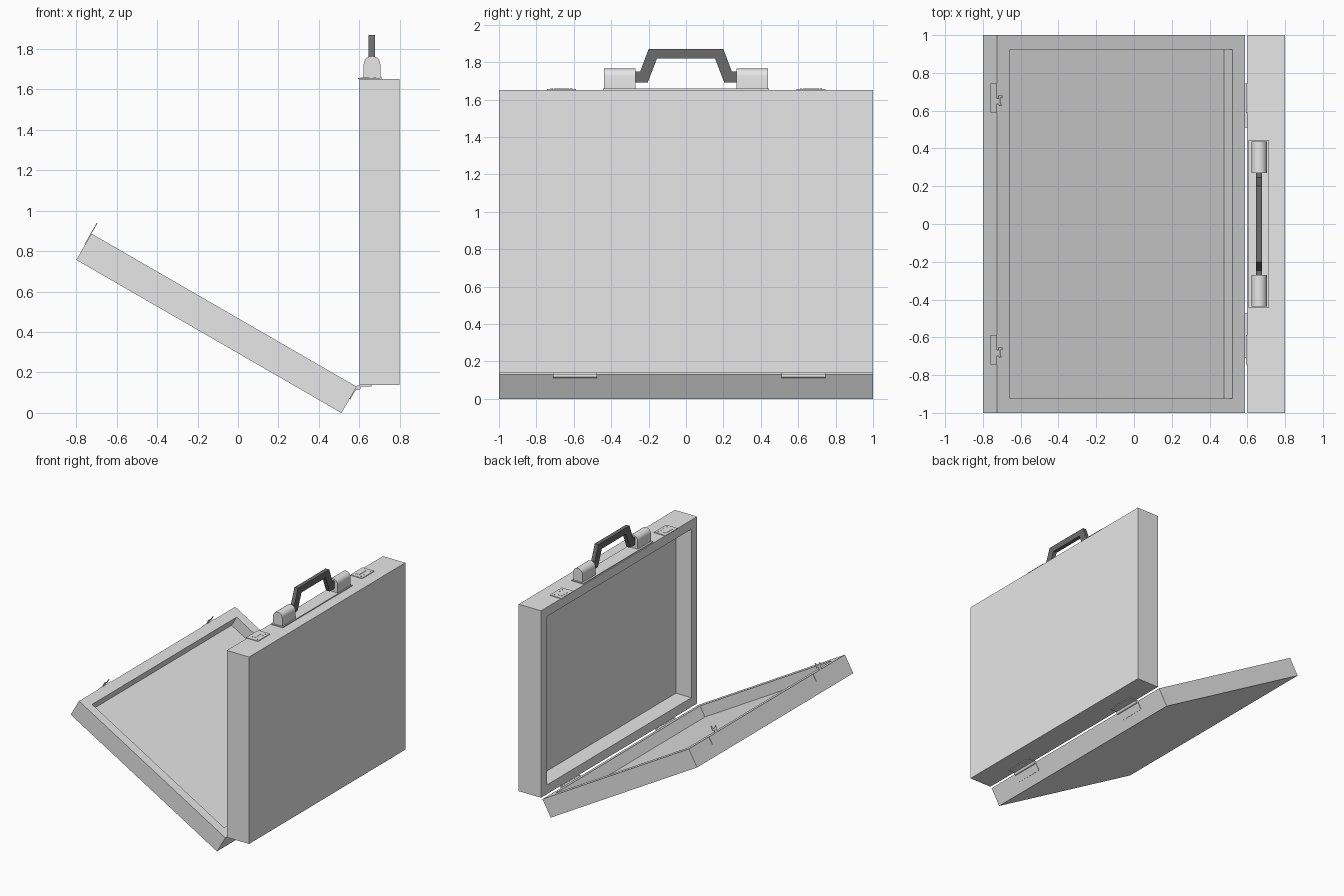
import bpy
import bmesh
from math import pi, radians, cos, sin
from mathutils import Matrix, Vector

cube = bpy.data.objects.get("Cube")
if cube:
    bpy.data.objects.remove(cube, do_unlink=True)


def material(name, value):
    mat = bpy.data.materials.new(name)
    mat.use_nodes = True
    color = (value, value, value, 1)
    mat.diffuse_color = color
    mat.node_tree.nodes["Principled BSDF"].inputs["Base Color"].default_value = color
    return mat


GREY = material("light grey", 0.8)
DARK = material("dark grey", 0.15)

# Case half frames: local x runs along the shell, z points out of its opening
WORLD = Matrix.Identity(4)
LENGTH = 1.515
LID = Matrix.Translation((-0.8, 0, 0.757)) @ Matrix.Rotation(radians(30), 4, 'Y')
BODY = Matrix.Translation((0.8, 0, 0.137)) @ Matrix.Rotation(radians(-90), 4, 'Y')
# Profile planes: (y, z) pushed along x, and (x, z) pushed along -y
SIDE = Matrix(((0, 0, 1, 0), (1, 0, 0, 0), (0, 1, 0, 0), (0, 0, 0, 1)))
FRONT = Matrix.Rotation(radians(90), 4, 'X')


def finish(name, bm, mat, frame, smooth=False):
    bmesh.ops.recalc_face_normals(bm, faces=bm.faces)
    mesh = bpy.data.meshes.new(name)
    bm.to_mesh(mesh)
    bm.free()
    mesh.materials.append(mat)
    if smooth:
        mesh.shade_smooth()
        mesh.set_sharp_from_angle(angle=radians(35))
    obj = bpy.data.objects.new(name, mesh)
    obj.matrix_world = frame
    bpy.context.collection.objects.link(obj)
    return obj


def box_mesh(low, high):
    bm = bmesh.new()
    low, high = Vector(low), Vector(high)
    size = high - low
    bmesh.ops.create_cube(bm, size=1, matrix=Matrix.Translation((low + high) / 2)
                          @ Matrix.Diagonal((*size, 1)))
    return bm


def box(name, low, high, frame=WORLD):
    return finish(name, box_mesh(low, high), GREY, frame)


def prism(name, points, start, end, frame, mat=GREY, smooth=False):
    bm = bmesh.new()
    face = bm.faces.new([bm.verts.new((a, b, start)) for a, b in points])
    new = bmesh.ops.extrude_face_region(bm, geom=[face])["geom"]
    bmesh.ops.translate(bm, vec=(0, 0, end - start),
                        verts=[v for v in new if isinstance(v, bmesh.types.BMVert)])
    return finish(name, bm, mat, frame, smooth)


def shell(name, thickness, depth, frame):
    """Open tray with an even rim and a recessed floor."""
    bm = box_mesh((0, -1, 0), (LENGTH, 1, thickness))
    bm.normal_update()
    top = max(bm.faces, key=lambda f: f.calc_center_median().z)
    bmesh.ops.inset_region(bm, faces=[top], thickness=0.075, use_even_offset=True)
    bmesh.ops.inset_region(bm, faces=[top], thickness=0.0002, use_even_offset=True)
    bmesh.ops.translate(bm, verts=top.verts, vec=(0, 0, -depth))
    finish(name, bm, GREY, frame)


shell("case_body", 0.2, 0.138, BODY)
shell("case_lid", 0.15, 0.09, LID)
TOP = 0.137 + LENGTH

# Hinges: a pin with one leaf on each shell
for label, y in (("left", 0.51), ("right", -0.71)):
    pin = [(0.594 + 0.012 * cos(i * pi / 8), 0.124 + 0.012 * sin(i * pi / 8))
           for i in range(16)]
    prism(label + "_hinge_pin", pin, -y, -y - 0.235, FRONT, smooth=True)
    box(label + "_hinge_body_leaf", (0.595, y, 0.131), (0.66, y + 0.235, 0.137))
    box(label + "_hinge_lid_leaf", (LENGTH, y, 0.08), (LENGTH + 0.004, y + 0.235, 0.15), LID)

# Latches: a strike plate on the body, a hooked plate on the lid
for label, y in (("left", 0.59), ("right", -0.743)):
    box(label + "_strike_plate", (0.594, y, TOP), (0.7, y + 0.155, TOP + 0.005))
    box(label + "_strike_slot", (0.615, y + 0.035, TOP + 0.005),
        (0.65, y + 0.12, TOP + 0.007))
    for i in range(4):
        screw = (0.676, y + 0.025 + 0.035 * i)
        prism(label + "_strike_screw",
              [(screw[0] + 0.006 * cos(a * pi / 4), screw[1] + 0.006 * sin(a * pi / 4))
               for a in range(8)], TOP + 0.005, TOP + 0.007, WORLD)
    box(label + "_latch_plate", (-0.004, y, 0.088), (0, y + 0.155, 0.15), LID)
    hook = [(0.045, 0.14), (0.075, 0.14), (0.075, 0.172), (0.09, 0.172), (0.09, 0.21),
            (0.076, 0.21), (0.076, 0.188), (0.055, 0.188), (0.035, 0.2), (0.035, 0.18),
            (0.045, 0.172)]
    prism(label + "_latch_hook", [(y + a, b) for a, b in hook], -0.004, 0, LID @ SIDE)

# Handle: base plate, two domed mounts and an angular grip
box("handle_base", (0.607, -0.445, TOP), (0.713, 0.445, TOP + 0.008))
dome = [(0.622, TOP), (0.704, TOP)] + [
    (0.663 + 0.041 * cos(i * pi / 12), 1.724 + 0.041 * sin(i * pi / 12)) for i in range(13)]
for label, y in (("left", 0.27), ("right", -0.438)):
    prism(label + "_handle_mount", dome, -y, -y - 0.168, FRONT, smooth=True)

half = [(0.28, 1.75), (0.245, 1.75), (0.2, 1.87)]
inner = [(0.155, 1.82), (0.205, 1.69), (0.28, 1.69)]
grip = (half + [(-a, b) for a, b in reversed(half)]
        + [(-a, b) for a, b in reversed(inner)] + inner)
prism("handle_grip", grip, 0.646, 0.678, SIDE, DARK)
